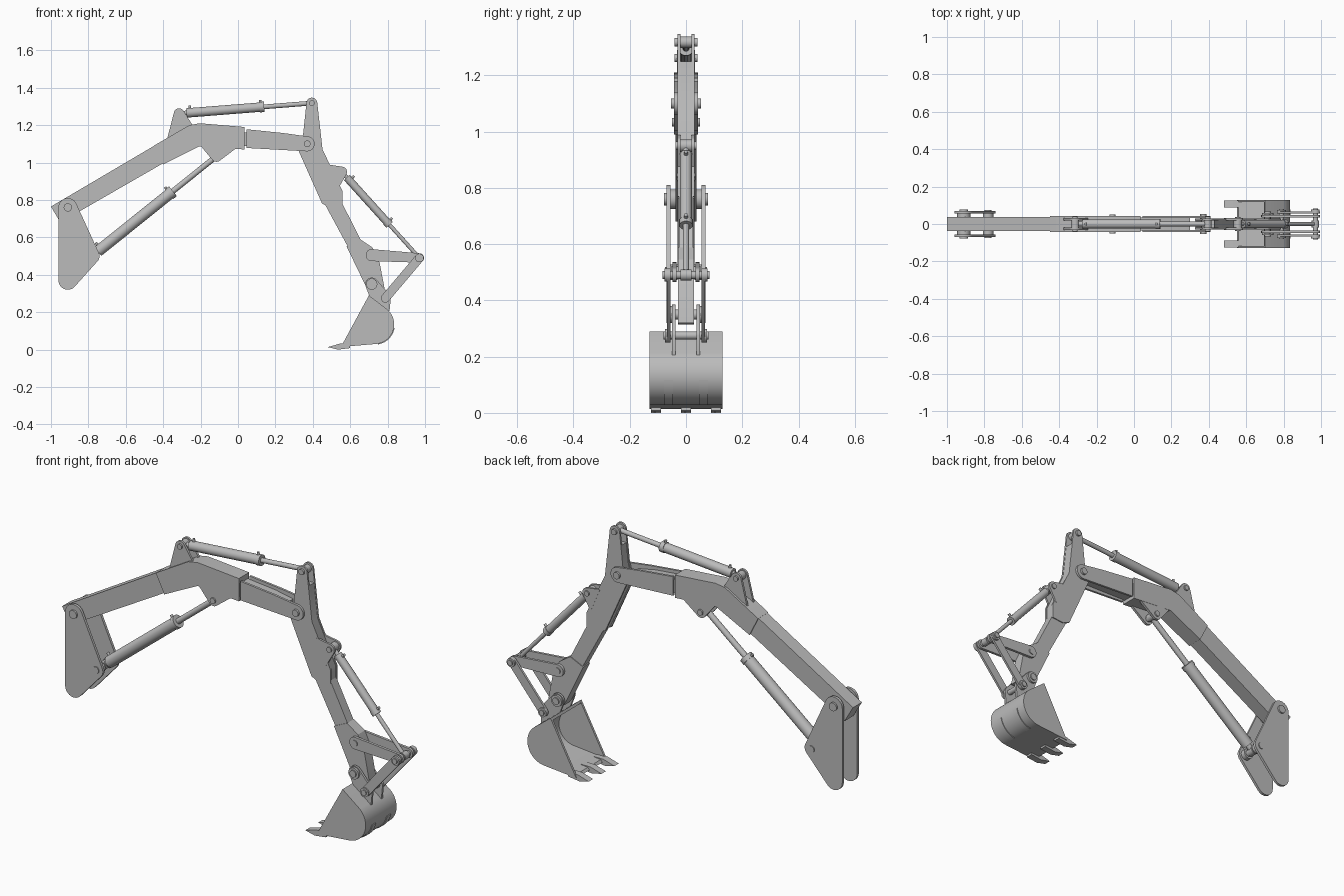
import bpy, bmesh, math
from mathutils import Vector, Matrix
from mathutils.geometry import convex_hull_2d

if "Cube" in bpy.data.objects:
    bpy.data.objects.remove(bpy.data.objects["Cube"])

GREY = (0.5, 0.5, 0.5, 1)
steel = bpy.data.materials.new("plain_grey")
steel.use_nodes = True
steel.diffuse_color = GREY
steel.node_tree.nodes["Principled BSDF"].inputs["Base Color"].default_value = GREY
parts = []


def finish(name, bm):
    bmesh.ops.recalc_face_normals(bm, faces=bm.faces)
    mesh = bpy.data.meshes.new(name)
    bm.to_mesh(mesh)
    bm.free()
    mesh.materials.append(steel)
    ob = bpy.data.objects.new(name, mesh)
    bpy.context.collection.objects.link(ob)
    parts.append(ob)


def prism(name, pts, y0, y1):
    """Side outline (x, z) extruded from y0 to y1."""
    bm = bmesh.new()
    face = bm.faces.new([bm.verts.new((x, y0, z)) for x, z in pts])
    ext = bmesh.ops.extrude_face_region(bm, geom=[face])
    verts = [v for v in ext["geom"] if isinstance(v, bmesh.types.BMVert)]
    bmesh.ops.translate(bm, vec=(0, y1 - y0, 0), verts=verts)
    finish(name, bm)


def pair(name, pts, y0, y1):
    """Matching plates on both sides."""
    prism("left_" + name, pts, y0, y1)
    prism("right_" + name, pts, -y1, -y0)


def arc(c, r, a0, a1, n=12):
    angles = [math.radians(a0 + (a1 - a0) * i / n) for i in range(n + 1)]
    return [(c[0] + r * math.cos(a), c[1] + r * math.sin(a)) for a in angles]


def hull(*circles):
    """Outline wrapped around circles (x, z, r); r = 0 gives a corner."""
    pts = []
    for x, z, r in circles:
        pts += arc((x, z), r, 0, 345, 23) if r else [(x, z)]
    return [pts[i] for i in convex_hull_2d(pts)]


def rod(name, a, b, r):
    a, b = Vector(a), Vector(b)
    bm = bmesh.new()
    rot = (b - a).to_track_quat('Z', 'Y').to_matrix().to_4x4()
    bmesh.ops.create_cone(bm, cap_ends=True, segments=24, radius1=r, radius2=r,
                          depth=(b - a).length, matrix=Matrix.Translation((a + b) / 2) @ rot)
    finish(name, bm)


def pin(name, p, r, half):
    rod(name, (p[0], -half, p[1]), (p[0], half, p[1]), r)


def bosses(name, p, r, y0, y1):
    for side, s in (("left_", 1), ("right_", -1)):
        rod(side + name, (p[0], s * y0, p[1]), (p[0], s * y1, p[1]), r)


def ram(name, p, q, r, split):
    """Hydraulic cylinder with eyes, barrel, collar, rod and hose ports."""
    a, b = Vector((p[0], 0, p[1])), Vector((q[0], 0, q[1]))
    d = (b - a).normalized()
    up = Vector((-d.z, 0, d.x))
    start, head = a + d * 0.04, a.lerp(b, split)
    rod(name + "_barrel", start, head, r)
    rod(name + "_collar", head - d * 0.02, head + d * 0.004, r * 1.12)
    rod(name + "_rod", a, b, r * 0.5)
    pin(name + "_base_eye", p, 0.022, 0.019)
    pin(name + "_rod_eye", q, 0.02, 0.019)
    for label, c in (("base", start + d * 0.02), ("head", head - d * 0.015)):
        rod(name + "_" + label + "_port", c, c + up * (r + 0.014), 0.007)


# Pivots
foot, ram_foot = (-0.91, 0.76), (-0.78, 0.5)
boom_lug, top_lug = (-0.115, 1.034), (-0.315, 1.262)
elbow, horn = (0.37, 1.1), (0.395, 1.318)
stick_lug, lever_end = (0.555, 0.95), (0.97, 0.49)
lever_root, wrist, tilt = (0.715, 0.505), (0.715, 0.35), (0.788, 0.275)

# Mounting plates
pair("mount_plate", hull((*foot, 0.05), (-0.91, 0.37, 0.05), (*ram_foot, 0.04)), 0.055, 0.069)
pin("mount_pin", foot, 0.022, 0.078)
bosses("mount_boss", foot, 0.035, 0.038, 0.056)
pin("ram_mount_pin", ram_foot, 0.018, 0.074)
bosses("ram_mount_boss", ram_foot, 0.028, 0.03, 0.056)

# Boom: rear beam, bent sleeve, front section
prism("boom_beam", [(-1, 0.765), (-0.4, 1.118), (-0.35, 1.025), (-0.95, 0.68)], -0.037, 0.037)
prism("boom_sleeve", [(-0.45, 1.09), (-0.26, 1.2), (-0.205, 1.21), (0.035, 1.19),
                      (0.035, 1.07), (-0.205, 1.087), (-0.4, 0.99)], -0.043, 0.043)
prism("boom_core", [(0, 1.165), (0.2, 1.145), (0.3, 1.125), (0.3, 1.085), (0, 1.09)],
      -0.034, 0.034)
pair("boom_cheek", [(0.045, 1.178), (0.24, 1.158)] + arc(elbow, 0.04, 75, -95)
     + [(0.045, 1.078)], 0.031, 0.043)
pin("elbow_pin", elbow, 0.018, 0.054)
pair("top_lug", hull((*top_lug, 0.028), (-0.378, 1.13, 0), (-0.24, 1.195, 0)), 0.02, 0.032)
pin("top_lug_pin", top_lug, 0.014, 0.04)
pair("lower_lug", hull((*boom_lug, 0.03), (-0.2, 1.09, 0), (-0.005, 1.08, 0)), 0.028, 0.042)
pin("lower_lug_pin", boom_lug, 0.015, 0.05)

# Stick: forked horn, middle beam, lower sleeve
pair("stick_plate", arc(horn, 0.029, 180, 0) + [(0.452, 1.07), (0.56, 0.845), (0.56, 0.77),
     (0.49, 0.763), (0.45, 0.78), (0.325, 1.06), (0.348, 1.15)], 0.02, 0.03)
prism("stick_web", [(0.362, 1.25), (0.43, 1.25), (0.45, 1.07), (0.556, 0.845), (0.556, 0.775),
      (0.49, 0.768), (0.455, 0.782), (0.33, 1.06), (0.352, 1.15)], -0.021, 0.021)
prism("stick_beam", [(0.452, 0.8), (0.548, 0.8), (0.67, 0.56), (0.59, 0.545)], -0.025, 0.025)
prism("stick_sleeve", [(0.58, 0.553), (0.656, 0.588), (0.72, 0.545), (0.757, 0.465),
      (0.785, 0.32), (0.7, 0.315), (0.685, 0.335)], -0.029, 0.029)
pin("horn_pin", horn, 0.015, 0.04)
pair("stick_lug", hull((*stick_lug, 0.028), (0.48, 0.99, 0), (0.535, 0.86, 0)), 0.02, 0.031)
pin("stick_lug_pin", stick_lug, 0.014, 0.038)

# Bucket linkage
pair("lever", hull((*lever_root, 0.032), (*lever_end, 0.025)), 0.034, 0.048)
pair("link", hull((*lever_end, 0.024), (*tilt, 0.024)), 0.055, 0.067)
pin("lever_root_pin", lever_root, 0.016, 0.053)
pin("lever_end_pin", lever_end, 0.014, 0.083)
bosses("lever_end_boss", lever_end, 0.023, 0.066, 0.077)
pin("wrist_pin", wrist, 0.018, 0.066)
bosses("wrist_boss", wrist, 0.03, 0.049, 0.06)
pin("tilt_pin", tilt, 0.014, 0.08)
bosses("tilt_boss", tilt, 0.024, 0.066, 0.074)
pair("bucket_ear", hull((*wrist, 0.035), (*tilt, 0.029), (0.705, 0.28, 0), (0.81, 0.205, 0)),
     0.037, 0.049)

# Hydraulic rams
ram("boom_ram", ram_foot, boom_lug, 0.03, 0.645)
ram("stick_ram", top_lug, horn, 0.025, 0.635)
ram("bucket_ram", stick_lug, lever_end, 0.021, 0.61)

# Bucket: curved shell, sides, wear straps, teeth
bowl = (0.73, 0.135)
outer = [(0.7, 0.29)] + arc(bowl, 0.105, 48, -85, 20) + [(0.55, 0.014)]
inner = [(0.56, 0.026)] + arc(bowl, 0.093, -85, 48, 20) + [(0.694, 0.277)]
prism("bucket_shell", outer + inner, -0.128, 0.128)
pair("bucket_side", outer, 0.117, 0.129)
pair("wear_strap", arc(bowl, 0.109, -10, -80) + arc(bowl, 0.1, -80, -10), 0.046, 0.078)
for label, y in (("right", -0.107), ("middle", 0), ("left", 0.107)):
    prism(label + "_tooth", [(0.48, 0.013), (0.535, 0), (0.6, 0.008), (0.6, 0.032), (0.545, 0.032)],
          y - 0.018, y + 0.018)

# Smooth round surfaces, keep edges sharp
bpy.ops.object.select_all(action='DESELECT')
for ob in parts:
    ob.select_set(True)
bpy.context.view_layer.objects.active = parts[0]
bpy.ops.object.shade_smooth_by_angle(angle=math.radians(30))
